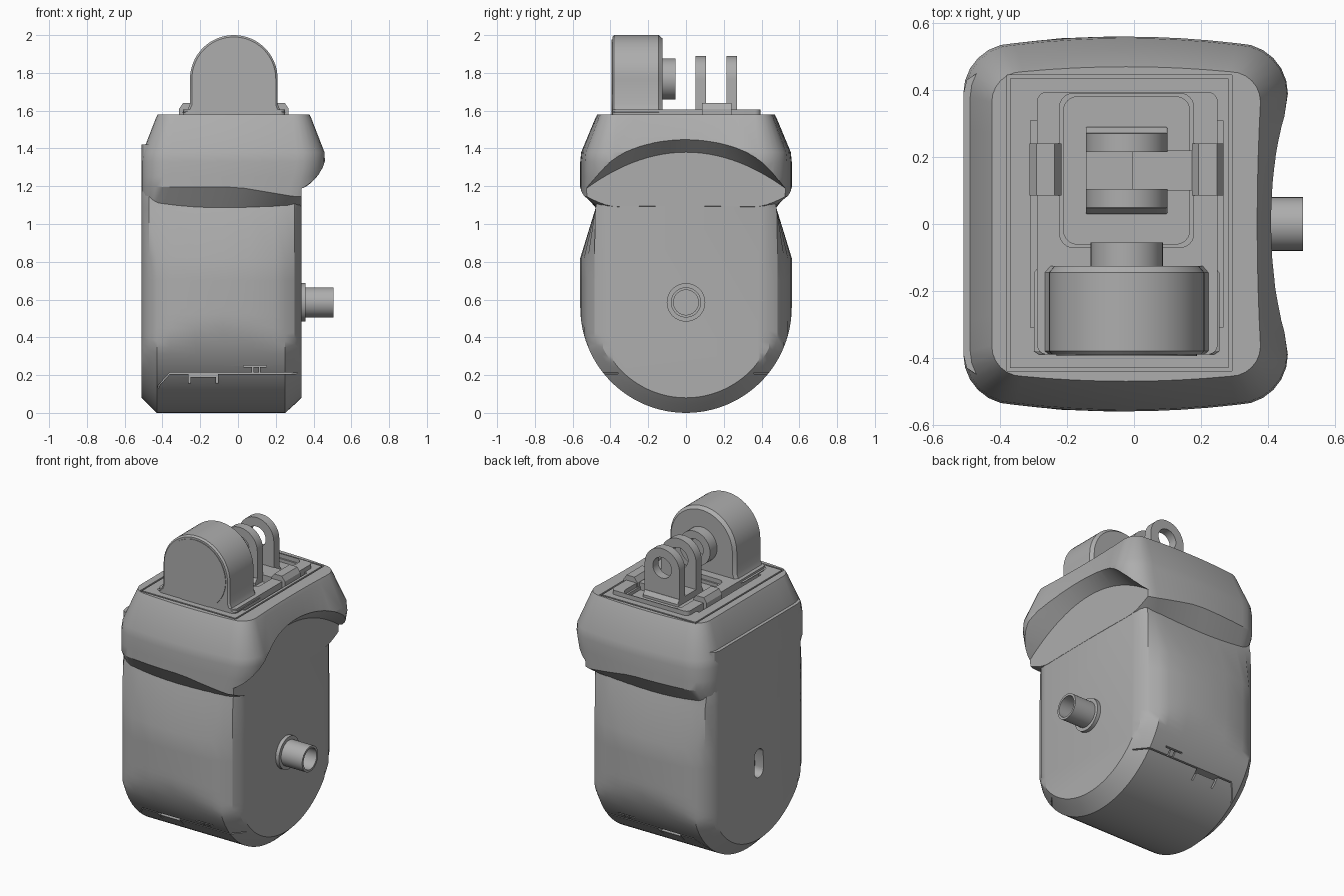
import bpy, bmesh, math
from mathutils import Vector

cube = bpy.data.objects.get("Cube")
if cube:
    bpy.data.objects.remove(cube)

grey = bpy.data.materials.new("mid grey")
grey.use_nodes = True
grey.diffuse_color = (0.42, 0.42, 0.42, 1)
grey.node_tree.nodes["Principled BSDF"].inputs["Base Color"].default_value = (0.42, 0.42, 0.42, 1)


def loft(name, rings):
    """Closed solid through rings with equal point counts."""
    bm = bmesh.new()
    loops = [[bm.verts.new(p) for p in ring] for ring in rings]
    n = len(loops[0])
    for a, b in zip(loops, loops[1:]):
        for i in range(n):
            j = (i + 1) % n
            bm.faces.new((a[i], a[j], b[j], b[i]))
    bm.faces.new(loops[0][::-1])
    bm.faces.new(loops[-1])
    bmesh.ops.remove_doubles(bm, verts=bm.verts, dist=1e-5)
    bmesh.ops.recalc_face_normals(bm, faces=bm.faces)
    mesh = bpy.data.meshes.new(name)
    bm.to_mesh(mesh)
    bm.free()
    mesh.materials.append(grey)
    ob = bpy.data.objects.new(name, mesh)
    bpy.context.collection.objects.link(ob)
    return ob


def prism_y(name, pts, y0, y1):
    return loft(name, [[(x, y, z) for x, z in pts] for y in (y0, y1)])


def box(name, x0, x1, y0, y1, z0, z1):
    return prism_y(name, [(x0, z0), (x1, z0), (x1, z1), (x0, z1)], y0, y1)


def rounded(x0, x1, y0, y1, r, z, bulge=0.0, dent=0.0, steps=6):
    """Rounded rectangle; front and back bow out, the +x side bows in."""
    pts = []
    xm, ym = (x0 + x1) / 2, (y0 + y1) / 2
    corners = [(x1 - r, y1 - r), (x0 + r, y1 - r), (x0 + r, y0 + r), (x1 - r, y0 + r)]
    for k, (cx, cy) in enumerate(corners):
        for i in range(steps + 1):
            a = math.pi / 2 * (k + i / steps)
            pts.append((cx + r * math.cos(a), cy + r * math.sin(a), z))
        nx, ny = corners[(k + 1) % 4]
        ax, ay = pts[-1][:2]
        for i in range(1, 8):
            t = i / 8
            w = 4 * t * (1 - t)
            sy = 1 if k == 0 else -1
            if k in (0, 2):
                pts.append((cx + (nx - cx) * t, ay + sy * bulge * w, z))
            else:
                pts.append((ax - (dent * w if k == 3 else 0), cy + (ny - cy) * t, z))
    return pts


def slab(name, x0, x1, y0, y1, r, z0, z1):
    return loft(name, [rounded(x0, x1, y0, y1, r, z) for z in (z0, z1)])


def arch(r, cx, cz, base, flare=0.0, n=32):
    """Round-topped outline standing on a base height."""
    pts = [(cx + r * math.cos(math.pi * i / n), cz + r * math.sin(math.pi * i / n)) for i in range(n + 1)]
    left = [(cx - r, base + flare), (cx - r - flare * .3, base + flare * .3), (cx - r - flare, base)]
    return pts + left + [(2 * cx - x, z) for x, z in reversed(left)]


def cylinder(name, axis, center, r, a0, a1, n=40):
    rings = []
    for a in (a0, a1):
        ring = []
        for i in range(n):
            t = 2 * math.pi * i / n
            u, v = center[0] + r * math.cos(t), center[1] + r * math.sin(t)
            ring.append((a, u, v) if axis == "x" else (u, a, v))
        rings.append(ring)
    return loft(name, rings)


def cut(ob, *cutters):
    for c in cutters:
        m = ob.modifiers.new("cut", "BOOLEAN")
        m.operation, m.solver, m.object = "DIFFERENCE", "EXACT", c
        bpy.context.view_layer.objects.active = ob
        bpy.ops.object.modifier_apply(modifier=m.name)
        bpy.data.objects.remove(c)


# Body: outlines swept across x, with rounded corners and a chamfered round bottom
R = 0.56
arc = [math.pi / 2 * i / 24 for i in range(25)]
upper = [(R, .70), (R, .82), (.48, 1.08), (.465, 1.15), (.45, 1.42)]


def body_ring(x, cap, lift):
    half = [((R - lift) * math.sin(a), R - (R - lift) * math.cos(a)) for a in arc] + upper
    half = [(min(y, cap), z) for y, z in half]
    return [(x, y, z) for y, z in half] + [(x, -y, z) for y, z in reversed(half[1:])]


body = loft("body", [body_ring(*s) for s in [
    (-.51, .39, .08), (-.50, .43, .07), (-.47, .485, .04), (-.43, .515, 0), (-.36, .54, 0),
    (-.22, .555, 0), (-.08, .56, 0), (.06, .555, 0), (.19, .54, 0), (.25, .52, 0),
    (.30, .485, .045), (.325, .44, .07), (.335, .39, .08)]])

# Bottom cap seam, clip slits and side slot
seam = [(-.424, -.1), (-.424, .144), (-.362, .213), (.36, .213), (.36, .207), (-.36, .207),
        (-.418, .142), (-.418, -.1)]
cut(body, prism_y("seam_a", seam, -.7, -.36), prism_y("seam_b", seam, .36, .7))
for x0, x1, z0, z1 in [(-.262, -.252, .155, .209), (-.116, -.106, .155, .209), (-.262, -.106, .19, .209),
                       (.03, .15, .243, .25), (.075, .082, .209, .245), (.11, .117, .209, .245)]:
    for y0, y1 in [(-.7, -.36), (.36, .7)]:
        cut(body, box("slit", x0, x1, y0, y1, z0, z1))
slot = []
for i in range(24):
    t = 2 * math.pi * i / 24
    slot.append((.045 * math.cos(t), .56 + .045 * math.sin(t) + (.045 if i < 12 else -.045)))
cut(body, loft("slot", [[(x, y, z) for y, z in slot] for x in (-.6, -.45)]))

# Head: flared collar with a concave visor on the +x side
head = loft("head", [rounded(*s) for s in [
    (-.505, .31, -.45, .45, .1, 1.075, .02, 0),
    (-.51, .42, -.54, .54, .15, 1.195, .02, .02),
    (-.51, .445, -.54, .54, .15, 1.25, .02, .03),
    (-.51, .46, -.54, .54, .15, 1.33, .02, .03),
    (-.505, .458, -.535, .535, .15, 1.38, .02, .03),
    (-.435, .388, -.465, .465, .1, 1.56, .015, .01),
    (-.425, .378, -.455, .455, .09, 1.58, .015, .01)]])
for v in head.data.vertices:
    if 1.15 < v.co.z < 1.22 and v.co.x > 0:
        v.co.z -= .05 * min(v.co.x / .3, 1)


def visor_ring(x, top, drop):
    ys = [-.66 + 1.32 * i / 32 for i in range(33)]
    return [(x, y, top - drop * y * y) for y in ys] + [(x, .66, .8), (x, -.66, .8)]


cut(head, loft("visor_cut", [visor_ring(.336, 1.38, .69), visor_ring(.43, 1.465, .93),
                             visor_ring(.6, 1.60, 1.3)]))
cut(head, box("deck_cut", -.38, .293, -.44, .445, 1.56, 1.7))

# Top deck and raised mounting frame with an open well
deck = box("deck", -.37, .283, -.43, .435, 1.54, 1.58)
frame = slab("frame", -.29, .25, -.39, .395, .03, 1.56, 1.607)
cut(frame, slab("well", -.222, .178, -.07, .39, .04, 1.5, 1.7))
cut(deck, slab("well", -.21, .166, -.06, .38, .04, 1.556, 1.7))
for s in (-1, 1):
    xc = -.022 + s * .272
    cut(deck, box("rail_slot", xc - .016, xc + .016, -.31, .31, 1.56, 1.7))
    a, b = sorted((-.022 + s * .195, -.022 + s * .29))
    prism_y("left_latch" if s > 0 else "right_latch",
            [(a, 1.56), (b, 1.56), (b, 1.61), (b - .02, 1.64), (a + .02, 1.64), (a, 1.61)], .085, .24)

# Large rounded knob housing with face disc and stub
CX, CZ = -.022, 1.768
knob = loft("knob_housing", [[(x, y, z) for x, z in arch(r, CX, CZ, 1.59, f)] for y, r, f in
            [(-.39, .222, .04), (-.38, .232, .045), (-.145, .232, .045), (-.125, .215, .045)]])
cylinder("knob_face", "y", (CX, CZ), .21, -.394, -.36, 64)
stub = cylinder("knob_stub", "y", (CX, CZ), .108, -.15, -.055)
cut(stub, cylinder("bore", "y", (CX, CZ), .06, -.12, 0))

# Hinge prongs on a flared foot
for name, y0, y1 in [("front_prong", .05, .105), ("back_prong", .215, .27)]:
    prong = prism_y(name, arch(.122, CX, CZ, 1.55), y0, y1)
    cut(prong, cylinder("bore", "y", (CX, CZ), .065, 0, .4))
loft("hinge_foot", [rounded(CX - .122, CX + .122, .16 - w, .16 + w, .005, z)
                    for z, w in [(1.55, .13), (1.575, .13), (1.60, .112)]])
box("hinge_bridge", -.005, .19, .10, .22, 1.555, 1.605)

# Side peg with flange
cylinder("peg_flange", "x", (0, .585), .102, .32, .358)
peg = cylinder("peg", "x", (0, .585), .08, .33, .505)
cut(peg, cylinder("bore", "x", (0, .585), .066, .37, .6))

# Smooth shading with crisp edges
bpy.ops.object.select_all(action="DESELECT")
for ob in bpy.context.collection.objects:
    if ob.type == "MESH":
        ob.select_set(True)
        bpy.context.view_layer.objects.active = ob
bpy.ops.object.shade_smooth_by_angle(angle=math.radians(25))
